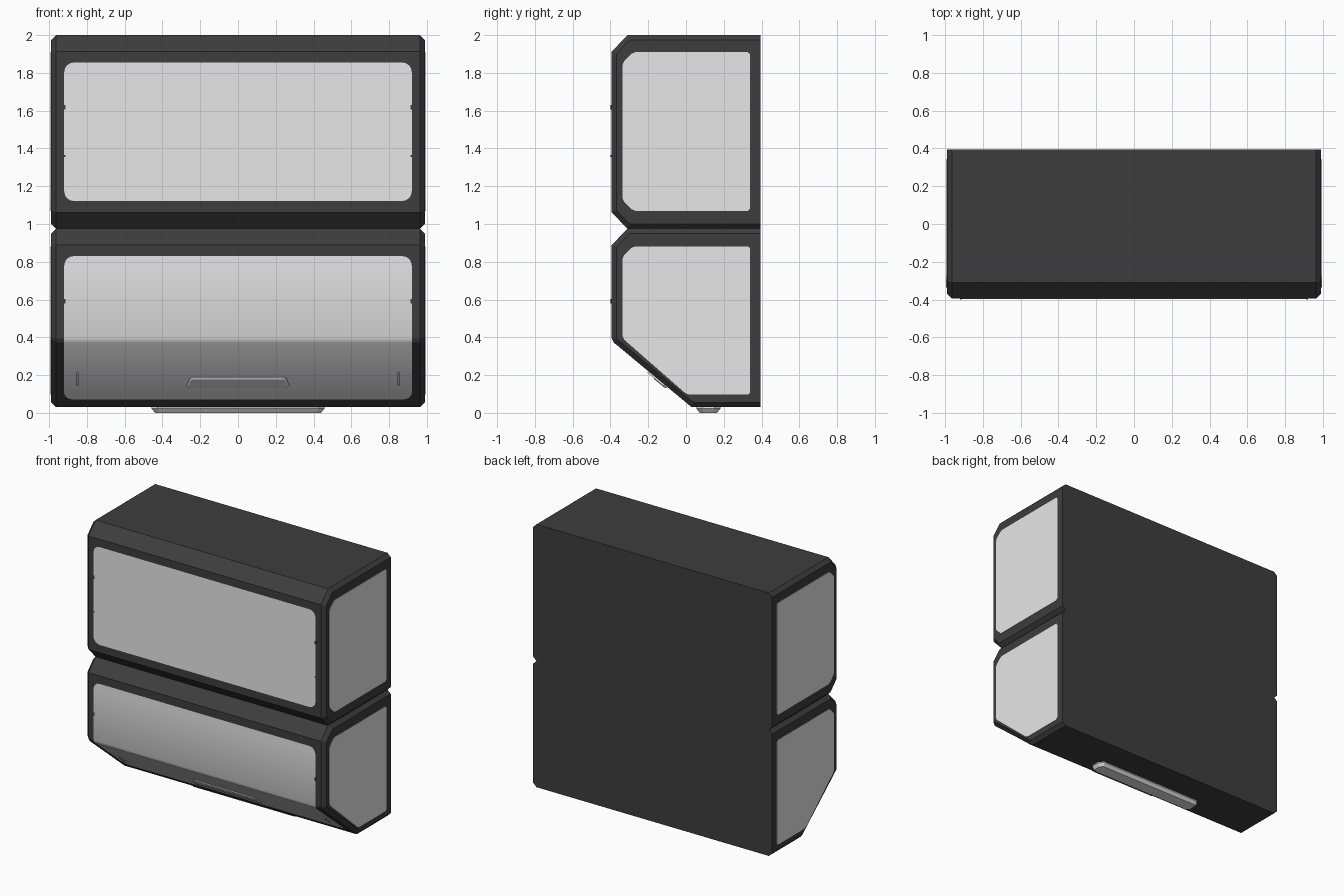
import bpy, bmesh, math
from mathutils import Vector

if "Cube" in bpy.data.objects:
    bpy.data.objects.remove(bpy.data.objects["Cube"])


def material(name, v):
    m = bpy.data.materials.new(name)
    m.diffuse_color = (v, v, v, 1)
    m.use_nodes = True
    m.node_tree.nodes["Principled BSDF"].inputs["Base Color"].default_value = m.diffuse_color
    return m


DARK = material("charcoal frame", 0.047)
LIGHT = material("light panel", 0.8)


def finish(name, bm, mat):
    me = bpy.data.meshes.new(name)
    bmesh.ops.recalc_face_normals(bm, faces=bm.faces)
    bm.to_mesh(me)
    bm.free()
    me.materials.append(mat)
    ob = bpy.data.objects.new(name, me)
    bpy.context.collection.objects.link(ob)
    return ob


def loft(name, rings, mat):
    """Skin closed rings of equal length and cap both ends."""
    bm = bmesh.new()
    vs = [[bm.verts.new(p) for p in r] for r in rings]
    n = len(vs[0])
    for a, b in zip(vs, vs[1:]):
        for i in range(n):
            bm.faces.new((a[i], a[(i + 1) % n], b[(i + 1) % n], b[i]))
    bm.faces.new(vs[0])
    bm.faces.new(vs[-1])
    return finish(name, bm, mat)


def inset(pts, d, keep_back=False):
    """Offset a counter-clockwise 2D outline inward; the back edge can stay put."""
    n, lines, out = len(pts), [], []
    for i in range(n):
        p, q = Vector(pts[i]), Vector(pts[(i + 1) % n])
        t = (q - p).normalized()
        nrm = Vector((-t.y, t.x))
        back = keep_back and abs(t.x) < 1e-6 and p.x > 0.3
        lines.append((p + nrm * (0 if back else d), t))
    for i in range(n):
        (p, t), (q, u) = lines[i - 1], lines[i]
        w = q - p
        k = (w.x * u.y - w.y * u.x) / (t.x * u.y - t.y * u.x)
        out.append(tuple(p + t * k))
    return out


B, F = 0.395, -0.394      # back and front planes
UPPER = [(B, 0.975), (B, 2.0), (-0.31, 2.0), (F, 1.912), (F, 1.062), (-0.31, 0.975)]
LOWER = [(B, 0.03), (B, 0.975), (-0.31, 0.975), (F, 0.888), (F, 0.395), (-0.383, 0.373), (0.03, 0.03)]
UPPER_SIDE = [(0.34, 1.07), (0.34, 1.91), (-0.28, 1.91), (-0.336, 1.855), (-0.336, 1.125), (-0.28, 1.07)]
LOWER_SIDE = [(0.34, 0.097), (0.34, 0.882), (-0.28, 0.882), (-0.336, 0.827), (-0.336, 0.395), (0.005, 0.097)]


def at_x(x, outline):
    return [(x, y, z) for y, z in outline]


# Cabinet bodies with chamfered ends, and their side panels
for label, prof, side in (("upper", UPPER, UPPER_SIDE), ("lower", LOWER, LOWER_SIDE)):
    small = inset(prof, 0.026, True)
    loft(label + "_body", [at_x(-0.99, small), at_x(-0.963, prof),
                           at_x(0.963, prof), at_x(0.99, small)], DARK)
    # clip each panel corner slightly
    clipped = []
    for i, p in enumerate(side):
        p = Vector(p)
        for q in (Vector(side[i - 1]), Vector(side[(i + 1) % len(side)])):
            clipped.append(tuple(p + (q - p).normalized() * 0.012))
    for s, hand in ((-1, "left"), (1, "right")):
        loft(f"{label}_{hand}_side_panel", [at_x(s * 0.985, clipped), at_x(s * 0.993, clipped)], LIGHT)


# Front panels: rounded rectangles wrapped down a y-z path
def front_panel(name, path, half, r=0.05):
    path = [Vector(p) for p in path]
    lens = [(b - a).length for a, b in zip(path, path[1:])]
    total = sum(lens)
    arc = [r * (1 - math.cos(math.radians(a))) for a in (0, 22, 45, 67, 90)]
    marks = arc + [total - a for a in arc] + [sum(lens[:i]) for i in range(1, len(lens))]
    bm = bmesh.new()
    rows = []
    for s in sorted(marks):
        d = r - min(s, total - s, r)
        w = half - r + math.sqrt(max(r * r - d * d, 0))
        k, i = s, 0
        while i < len(lens) - 1 and k > lens[i]:
            k -= lens[i]
            i += 1
        p = path[i].lerp(path[i + 1], k / lens[i])
        rows.append([bm.verts.new((x, p.x, p.y)) for x in (-w, w)])
    for a, b in zip(rows, rows[1:]):
        bm.faces.new((a[0], b[0], b[1], a[1]))
    ob = finish(name, bm, LIGHT)
    for f in ob.data.polygons:
        f.use_smooth = True
    if ob.data.polygons[0].normal.y > 0:
        ob.data.flip_normals()
    return ob


front_panel("upper_front_panel", [(F - 0.003, 1.855), (F - 0.003, 1.122)], 0.92)


def slope(x, z, off=0.0):
    """Point on the slanted lower front, raised by off."""
    return (x, -0.383 + (0.373 - z) * 1.204 - 0.639 * off, z - 0.769 * off)


front_panel("lower_front_panel",
            [(F - 0.003, 0.83), (F - 0.003, 0.395), slope(0, 0.373, 0.003)[1:], slope(0, 0.073, 0.003)[1:]], 0.92)

# Pull handle on the slanted front
HANDLE = [(-0.265, 0.137), (0.265, 0.137), (0.272, 0.148), (0.255, 0.187),
          (0.24, 0.194), (-0.24, 0.194), (-0.255, 0.187), (-0.272, 0.148)]
loft("pull_handle", [[slope(x, z, o) for x, z in ol] for o, ol in
                     ((0, HANDLE), (0.008, HANDLE), (0.013, inset(HANDLE, 0.007)))], LIGHT)

for s, hand in ((-1, "left"), (1, "right")):
    # Slim raised guides on the slanted front
    g = [(s * 0.85 + dx, z) for dx, z in ((-0.006, 0.15), (0.006, 0.15), (0.006, 0.22), (-0.006, 0.22))]
    loft(hand + "_guide", [[slope(x, z, o) for x, z in g] for o in (0, 0.009)], LIGHT)
    # Tiny hinge tabs at the panel edges
    for i, z in enumerate((1.618, 1.36, 0.592)):
        h = 0.012 if i != 1 else 0.004
        tab = [(s * 0.921, z - h), (s * 0.912, z - h), (s * 0.912, z + h), (s * 0.921, z + h)]
        loft(f"{hand}_hinge_tab_{i}", [[(x, y, zz) for x, zz in tab] for y in (F, F - 0.005)], DARK)

# Tapered base foot with clipped corners
FOOT = [(-0.425, 0.055), (0.425, 0.055), (0.457, 0.087), (0.457, 0.15),
        (0.425, 0.182), (-0.425, 0.182), (-0.457, 0.15), (-0.457, 0.087)]
loft("base_foot", [[(x, y, z) for x, y in ol] for z, ol in
                   ((0.032, FOOT), (0.022, FOOT), (0, inset(FOOT, 0.018)))], LIGHT)
